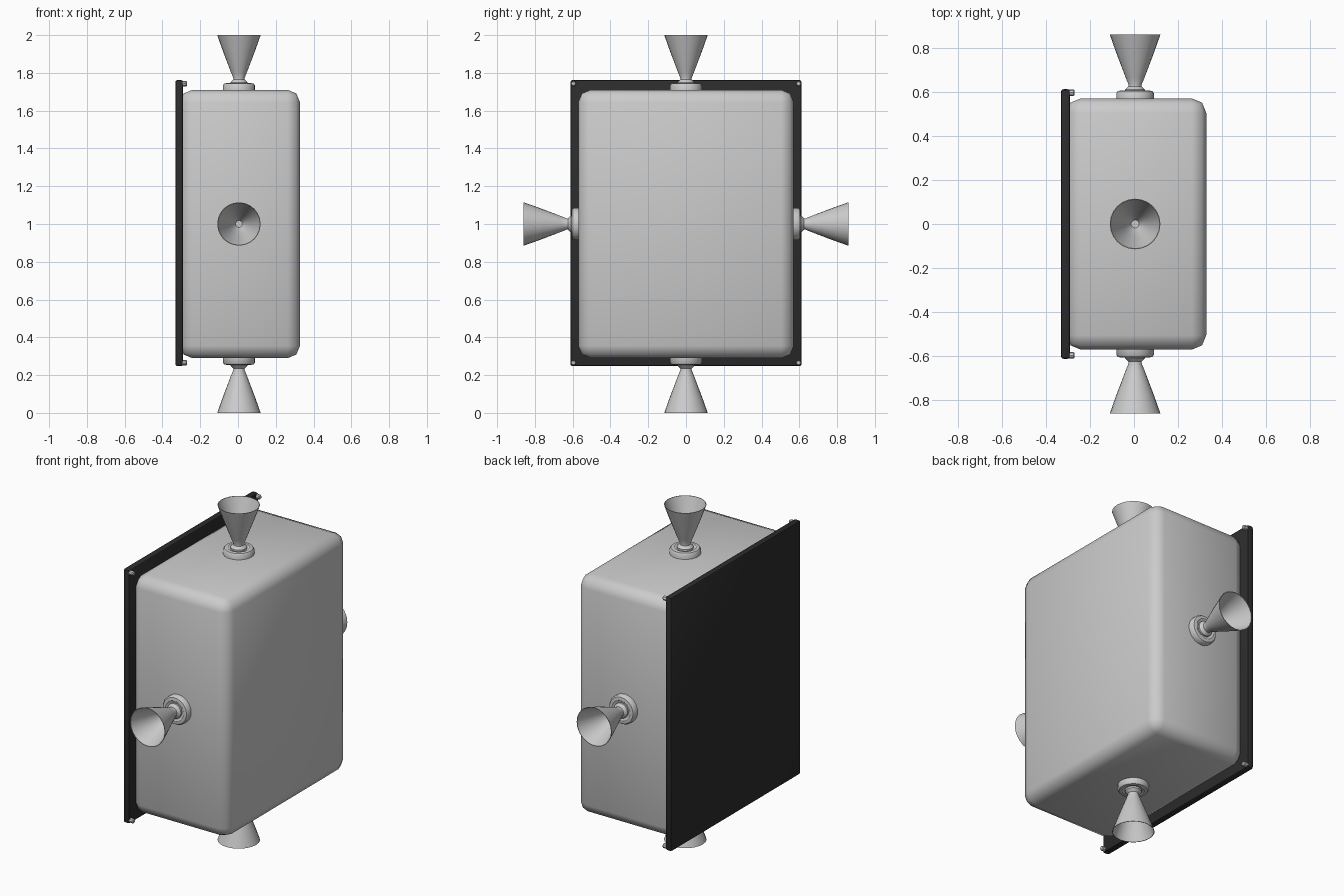
import bpy, bmesh, math
from mathutils import Matrix, Vector

if "Cube" in bpy.data.objects:
    bpy.data.objects.remove(bpy.data.objects["Cube"])


def material(name, c):
    m = bpy.data.materials.new(name)
    m.diffuse_color = (c, c, c, 1)
    m.use_nodes = True
    m.node_tree.nodes["Principled BSDF"].inputs["Base Color"].default_value = m.diffuse_color
    return m


def finish(bm, name, mat=None, angle=35):
    bmesh.ops.recalc_face_normals(bm, faces=bm.faces)
    me = bpy.data.meshes.new(name)
    bm.to_mesh(me)
    bm.free()
    ob = bpy.data.objects.new(name, me)
    bpy.context.collection.objects.link(ob)
    if mat:
        me.materials.append(mat)
    bpy.ops.object.select_all(action='DESELECT')
    bpy.context.view_layer.objects.active = ob
    ob.select_set(True)
    bpy.ops.object.shade_smooth_by_angle(angle=math.radians(angle))
    return ob


def box(name, lo, hi, bevel, segments, mat=None, angle=35):
    lo, hi = Vector(lo), Vector(hi)
    bm = bmesh.new()
    bmesh.ops.create_cube(bm, size=1)
    bmesh.ops.scale(bm, vec=hi - lo, verts=bm.verts)
    bmesh.ops.translate(bm, vec=(lo + hi) / 2, verts=bm.verts)
    bmesh.ops.bevel(bm, geom=bm.edges[:], offset=bevel, segments=segments,
                    profile=0.5, affect='EDGES')
    return finish(bm, name, mat, angle)


def lathe(name, profile, origin, direction, steps=24, mat=None):
    """Revolve (radius, height) points about an axis through origin."""
    bm = bmesh.new()
    vs = [bm.verts.new((r, 0, h)) for r, h in profile]
    es = [bm.edges.new(p) for p in zip(vs, vs[1:])]
    bmesh.ops.spin(bm, geom=vs + es, cent=(0, 0, 0), axis=(0, 0, 1),
                   angle=2 * math.pi, steps=steps)
    bmesh.ops.remove_doubles(bm, verts=bm.verts, dist=0.0003)
    rot = Vector((0, 0, 1)).rotation_difference(Vector(direction))
    bm.transform(Matrix.Translation(origin) @ rot.to_matrix().to_4x4())
    return finish(bm, name, mat)


dark = material("dark_plate", 0.025)

# Main housing, its rear rounding sunk into the mounting plate
box("housing", (-0.307, -0.57, 0.29), (0.328, 0.57, 1.71), 0.065, 2, angle=50)

# Mounting plate
box("mounting_plate", (-0.332, -0.612, 0.247), (-0.29, 0.612, 1.762), 0.012, 2, dark)

# Nozzle parts, heights measured out from the housing face
flange = [(0, -0.01), (0.085, -0.01), (0.085, 0.024), (0.078, 0.034),
          (0.06, 0.036), (0.05, 0.03), (0, 0.03)]
bell = [(0, 0.02), (0.045, 0.02), (0.045, 0.04), (0.03, 0.055), (0.03, 0.063),
        (0.043, 0.095), (0.06, 0.14), (0.086, 0.208), (0.115, 0.29),
        (0.112, 0.29), (0.083, 0.208), (0.057, 0.14), (0.040, 0.095),
        (0.018, 0.055), (0, 0.055)]
for label, origin, d in (("top", (0.005, 0, 1.71), (0, 0, 1)),
                         ("bottom", (0.005, 0, 0.29), (0, 0, -1)),
                         ("front", (0.005, -0.57, 1), (0, -1, 0)),
                         ("back", (0.005, 0.57, 1), (0, 1, 0))):
    lathe(label + "_flange", flange, origin, d)
    lathe(label + "_nozzle", bell, origin, d)

# Corner bolts on the plate
bolt = [(0, -0.01), (0.014, -0.01), (0.014, 0.016), (0.01, 0.021), (0, 0.021)]
for y in (-0.596, 0.596):
    for z in (0.265, 1.743):
        lathe("corner_bolt", bolt, (-0.29, y, z), (1, 0, 0), 8)
